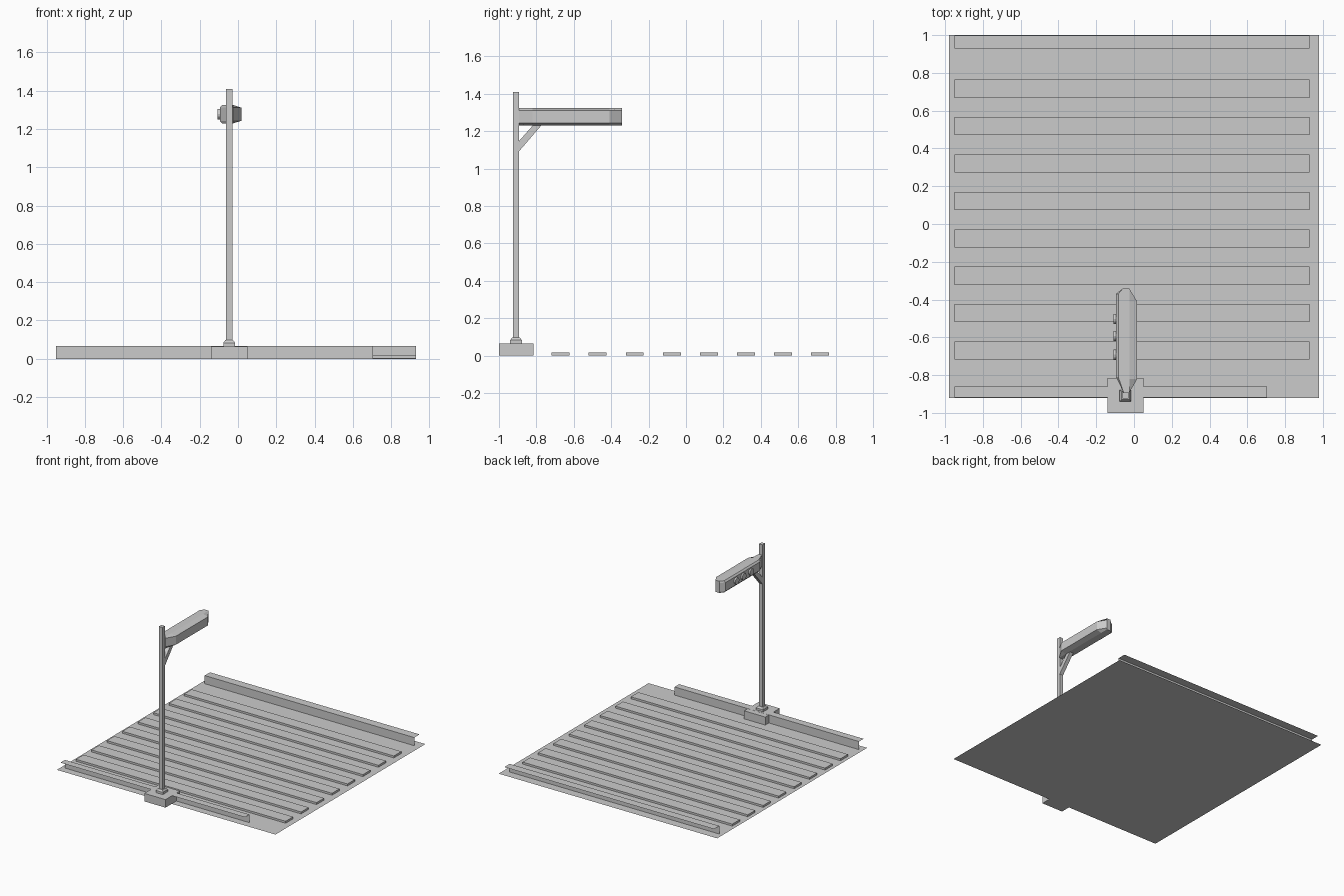
import bpy
import bmesh
from mathutils import Vector

cube = bpy.data.objects.get("Cube")
if cube:
    bpy.data.objects.remove(cube, do_unlink=True)

grey = bpy.data.materials.new("plain grey")
grey.use_nodes = True
colour = (0.6, 0.6, 0.6, 1)
grey.diffuse_color = colour
grey.node_tree.nodes["Principled BSDF"].inputs["Base Color"].default_value = colour


def finish(name, bm, solid=True):
    if solid:
        bmesh.ops.remove_doubles(bm, verts=bm.verts, dist=0.0005)
        bmesh.ops.recalc_face_normals(bm, faces=bm.faces)
    mesh = bpy.data.meshes.new(name)
    bm.to_mesh(mesh)
    bm.free()
    mesh.materials.append(grey)
    obj = bpy.data.objects.new(name, mesh)
    bpy.context.collection.objects.link(obj)
    return obj


def loft(name, loops):
    """Closed solid through matching loops of points."""
    bm = bmesh.new()
    rings = [[bm.verts.new(p) for p in loop] for loop in loops]
    for a, b in zip(rings, rings[1:]):
        for i in range(len(a)):
            j = (i + 1) % len(a)
            bm.faces.new((a[i], a[j], b[j], b[i]))
    bm.faces.new(rings[0][::-1])
    bm.faces.new(rings[-1])
    return finish(name, bm)


def rect(x0, x1, y0, y1, z):
    return [(x0, y0, z), (x1, y0, z), (x1, y1, z), (x0, y1, z)]


def box(name, x0, x1, y0, y1, z0, z1):
    return loft(name, [rect(x0, x1, y0, y1, z) for z in (z0, z1)])


def sheet(name, strips):
    """Open surface made of separate quads."""
    bm = bmesh.new()
    for quad in strips:
        bm.faces.new([bm.verts.new(p) for p in quad])
    bmesh.ops.remove_doubles(bm, verts=bm.verts, dist=0.0005)
    return finish(name, bm, solid=False)


LEFT, RIGHT = -0.95, 0.93
KERB = 0.066

# Ground sheet and crossing stripes
sheet("ground", [rect(-0.98, 0.98, -0.92, 1.0, 0)])
for i in range(8):
    y = -0.67 + i * 0.198
    box(f"raised_stripe_{i + 1}", LEFT, RIGHT, y - 0.048, y + 0.048, 0.001, 0.017)

# Kerbs: a top strip with a wall on the road side only
sheet("back_kerb", [
    rect(LEFT, RIGHT, 0.93, 0.998, KERB),
    [(LEFT, 0.93, 0), (RIGHT, 0.93, 0), (RIGHT, 0.93, KERB), (LEFT, 0.93, KERB)],
])
END = 0.705
sheet("front_kerb", [
    rect(LEFT, END, -0.918, -0.86, KERB),
    [(END, -0.86, 0), (LEFT, -0.86, 0), (LEFT, -0.86, KERB), (END, -0.86, KERB)],
])

# Footing, collar and post
PX, PY = -0.046, -0.909
box("footing", -0.14, 0.05, -1.0, -0.815, 0, 0.065)
loft("post_collar", [rect(PX - r, PX + r, PY - r, PY + r, z)
                     for r, z in ((0.031, 0.064), (0.031, 0.083), (0.021, 0.097))])
box("post", PX - 0.016, PX + 0.016, PY - 0.016, PY + 0.016, 0.065, 1.41)

# Diagonal brace below the arm
brace = [(-0.895, 1.09), (-0.77, 1.235), (-0.815, 1.235), (-0.895, 1.145)]
loft("arm_brace", [[(x, y, z) for y, z in brace] for x in (-0.06, -0.028)])

# Arm housing with pointed ends and bevelled long sides
wide = [(-0.095, -0.81), (-0.055, -0.893), (-0.025, -0.893), (0.017, -0.82),
        (0.017, -0.41), (-0.025, -0.342), (-0.06, -0.342), (-0.095, -0.37)]
narrow = [(min(max(x, -0.083), -0.024), y) for x, y in wide]
levels = [(narrow, 1.23), (wide, 1.243), (wide, 1.312), (narrow, 1.325)]
loft("arm_housing", [[(x, y, z) for x, y in outline] for outline, z in levels])

# Round lamps on the side of the arm
for i, y in enumerate((-0.503, -0.593, -0.692)):
    bm = bmesh.new()
    bmesh.ops.create_cone(bm, cap_ends=True, segments=12, radius1=0.027,
                          radius2=0.027, depth=0.016)
    for v in bm.verts:
        v.co = Vector((v.co.z - 0.1, v.co.x + y, v.co.y + 1.278))
    finish(f"lamp_{i + 1}", bm)
